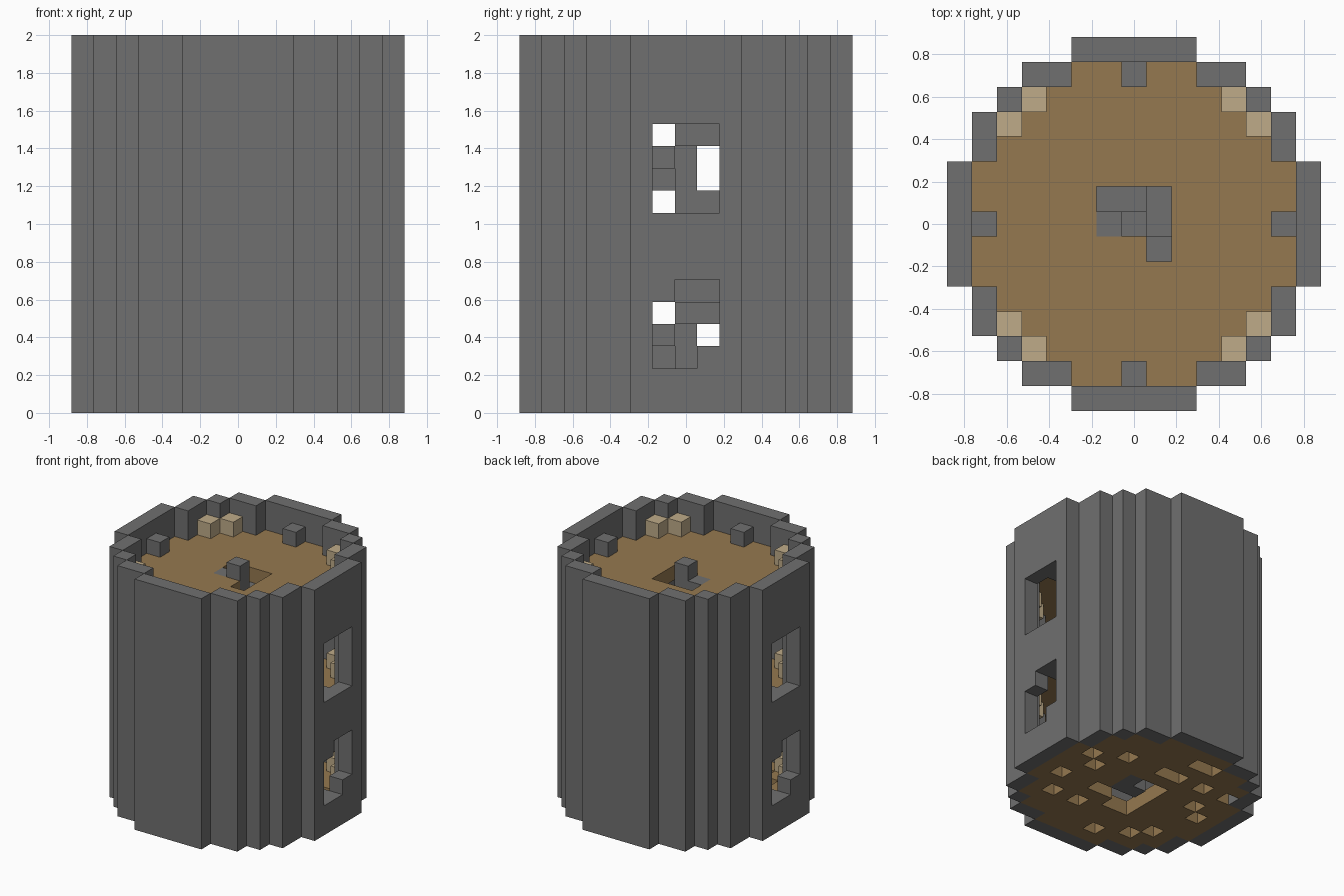
import bpy
import bmesh
from mathutils import Vector

default_cube = bpy.data.objects.get("Cube")
if default_cube:
    bpy.data.objects.remove(default_cube, do_unlink=True)

BLOCKS_HIGH = 17
UNIT = 2 / BLOCKS_HIGH
STOREY = 7
FLOORS = (0, STOREY, 2 * STOREY)


def make_material(name, red, green, blue):
    mat = bpy.data.materials.new(name)
    mat.use_nodes = True
    colour = (red, green, blue, 1)
    mat.diffuse_color = colour
    mat.node_tree.nodes["Principled BSDF"].inputs["Base Color"].default_value = colour
    return mat


stone = make_material("grey stone", 0.16, 0.16, 0.16)
planks = make_material("brown planks", 0.30, 0.19, 0.08)
pale_wood = make_material("pale wood", 0.52, 0.41, 0.25)


def mirrored(x, y):
    """All copies of a column across both axes and the diagonal."""
    return {(sx * a, sy * b) for a, b in ((x, y), (y, x))
            for sx in (1, -1) for sy in (1, -1)}


# Stepped round wall plan
wall_plan = set()
for x, y in ((7, 0), (7, 1), (7, 2), (6, 3), (6, 4), (5, 5)):
    wall_plan |= mirrored(x, y)


def inside(x, y):
    limit = max(abs(a) for a, b in wall_plan if b == y)
    start = min((abs(a) for a, b in wall_plan if b == y), default=limit)
    return abs(x) < start


interior = {(x, y) for x in range(-6, 7) for y in range(-6, 7) if inside(x, y)}

# Windows on both sides, the lower ones with two opposite corners filled
openings = set()
for side in (1, -1):
    for y in (-1, 0, 1):
        for row in range(4):
            openings.add((7 * side, y, STOREY + 2 + row))
            if (y * side, row) not in ((-1, 3), (1, 0)):
                openings.add((7 * side, y, 2 + row))

walls = {(x, y, z) for x, y in wall_plan for z in range(BLOCKS_HIGH)} - openings

# Centre pillar with a winding stair, two blocks per step
ring = [(1, 0), (1, 1), (0, 1), (-1, 1), (-1, 0), (-1, -1), (0, -1), (1, -1)]
pillar = {(0, 0, z) for z in range(BLOCKS_HIGH - 1)}
stairs = set()
for z in range(FLOORS[-1]):
    first = 2 * (z % 4)
    stairs |= {(x, y, z) for x, y in ring[first:first + 2]}
stairs.add((-1, 0, FLOORS[-1]))

# Storey floors, open over the stair
floor_parts = []
for z in FLOORS:
    first = 2 * (z % 4)
    landing = {ring[(first + k) % 8] for k in (1, 2)} if z else set()
    stairwell = (set(ring) | {(0, 0)}) - landing
    cells = {(x, y, z) for x, y in interior - stairwell}
    floor_parts.append(cells - stairs)

# Gaps worn into the ground floor
gaps = [(4, 1), (5, -1), (5, 2), (3, 3), (-2, 5), (-1, 5), (0, 3), (-1, 3),
        (-3, 3), (2, -1), (4, -3), (2, -3), (0, -2), (-1, -2), (-1, -5),
        (-3, -4), (-4, -3), (-5, 0), (-4, 1), (-5, 3)]
floor_parts[0] -= {(x, y, 0) for x, y in gaps}

# Blocks against the wall, standing on floors and hanging from ceilings
levels = [z + 1 for z in FLOORS] + [z - 1 for z in FLOORS[1:]]
buttresses = {(x, y, z) for x, y in mirrored(6, 0) for z in levels}
corner_blocks = {(x, y, z) for x, y in mirrored(4, 5) for z in levels}

parts = [
    ("tower_wall", walls, stone),
    ("centre_pillar", pillar, stone),
    ("winding_stairs", stairs, stone),
    ("ground_floor", floor_parts[0], planks),
    ("middle_floor", floor_parts[1], planks),
    ("roof_floor", floor_parts[2], planks),
    ("wall_buttresses", buttresses, stone),
    ("corner_blocks", corner_blocks, pale_wood),
]
solid = set().union(*(cells for _, cells, _ in parts))


def build_blocks(name, cells, mat):
    """Make one mesh of the exposed block faces, with flat areas merged."""
    bm = bmesh.new()
    for cell in cells:
        centre = Vector(cell) + Vector((0, 0, 0.5))
        for axis in range(3):
            for sign in (1, -1):
                normal = Vector((0, 0, 0))
                normal[axis] = sign
                neighbour = tuple(int(c + n) for c, n in zip(cell, normal))
                if neighbour in solid:
                    continue
                u = Vector((0, 0, 0))
                u[(axis + 1) % 3] = 0.5
                v = normal.cross(u)
                mid = centre + normal / 2
                corners = (mid - u - v, mid + u - v, mid + u + v, mid - u + v)
                bm.faces.new([bm.verts.new(p * UNIT) for p in corners])
    bmesh.ops.remove_doubles(bm, verts=bm.verts, dist=UNIT / 100)
    bmesh.ops.dissolve_limit(bm, angle_limit=0.01, verts=bm.verts, edges=bm.edges)
    mesh = bpy.data.meshes.new(name)
    bm.to_mesh(mesh)
    bm.free()
    mesh.materials.append(mat)
    obj = bpy.data.objects.new(name, mesh)
    bpy.context.collection.objects.link(obj)


for part in parts:
    build_blocks(*part)
